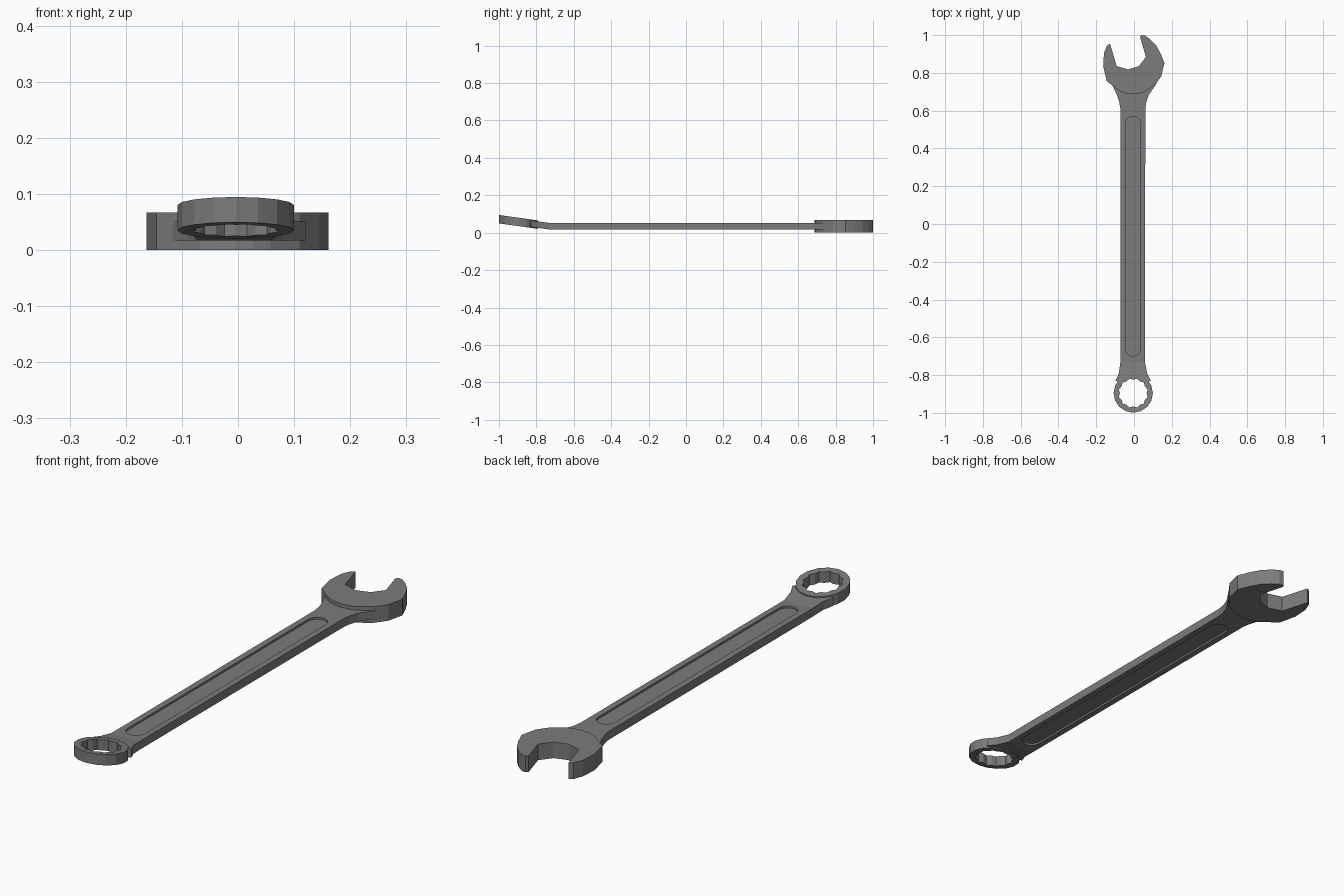
import bpy, bmesh, math
from mathutils import Vector

if "Cube" in bpy.data.objects:
    bpy.data.objects.remove(bpy.data.objects["Cube"])

steel = bpy.data.materials.new("grey steel")
steel.diffuse_color = (0.2, 0.2, 0.2, 1)
steel.use_nodes = True
steel.node_tree.nodes["Principled BSDF"].inputs["Base Color"].default_value = steel.diffuse_color

BEND_Y, SLOPE = -0.73, 0.14      # where and how much the ring end rises
RING_X, RING_Y = -0.004, -0.895  # ring centre


def prism(name, outline, z0, z1, bent=False):
    """Extrude a flat outline from z0 to z1, optionally bending the ring end up."""
    bm = bmesh.new()
    face = bm.faces.new([bm.verts.new((x, y, z0)) for x, y in outline])
    ext = bmesh.ops.extrude_face_region(bm, geom=[face])
    tops = [v for v in ext["geom"] if isinstance(v, bmesh.types.BMVert)]
    bmesh.ops.translate(bm, verts=tops, vec=(0, 0, z1 - z0))
    if bent:
        bmesh.ops.bisect_plane(bm, geom=bm.verts[:] + bm.edges[:] + bm.faces[:],
                               plane_co=(0, BEND_Y, 0), plane_no=(0, 1, 0))
        for v in bm.verts:
            v.co.z += max(0, BEND_Y - v.co.y) * SLOPE
    bmesh.ops.recalc_face_normals(bm, faces=bm.faces)
    mesh = bpy.data.meshes.new(name)
    bm.to_mesh(mesh)
    bm.free()
    mesh.materials.append(steel)
    obj = bpy.data.objects.new(name, mesh)
    bpy.context.collection.objects.link(obj)
    return obj


def arc(cx, cy, r, a0, a1, n):
    return [(cx + r * math.cos(math.radians(a0 + (a1 - a0) * i / n)),
             cy + r * math.sin(math.radians(a0 + (a1 - a0) * i / n))) for i in range(n + 1)]


def cut(target, cutter):
    mod = target.modifiers.new("cut", 'BOOLEAN')
    mod.operation, mod.solver, mod.object = 'DIFFERENCE', 'EXACT', cutter
    cutter.hide_render = True
    cutter.hide_set(True)


# open jaw head, tilted opening
prism("open_jaw", [
    (-0.143, 0.945), (-0.127, 0.955), (-0.092, 0.836), (-0.03, 0.818), (0.026, 0.836),
    (0.063, 0.884), (0.032, 0.99), (0.04, 1.0), (0.058, 0.998), (0.087, 0.977),
    (0.116, 0.947), (0.14, 0.904), (0.161, 0.852), (0.145, 0.783), (0.11, 0.735),
    (0.058, 0.70), (0.027, 0.69), (-0.005, 0.687), (-0.038, 0.69), (-0.069, 0.70),
    (-0.116, 0.735), (-0.145, 0.757), (-0.163, 0.836), (-0.159, 0.905)], 0, 0.067)

# handle with flared necks, ending in a curve inside the ring wall
handle = prism("handle", [
    (-0.12, 0.745), (-0.09, 0.683), (-0.078, 0.645), (-0.072, 0.61), (-0.072, -0.73),
    (-0.08, -0.79), (-0.098, -0.83)]
    + arc(RING_X, RING_Y, 0.088, 140, 40, 8)
    + [(0.09, -0.83), (0.07, -0.79), (0.058, -0.73), (0.06, 0.61), (0.065, 0.645),
       (0.078, 0.683), (0.12, 0.745), (0.0, 0.76)], 0.017, 0.052, bent=True)

# long rounded recesses on both faces of the handle
slot = arc(-0.006, 0.53, 0.04, 0, 180, 10) + arc(-0.006, -0.66, 0.04, 180, 360, 10)
cut(handle, prism("upper_recess_cutter", slot, 0.044, 0.08))
cut(handle, prism("lower_recess_cutter", slot, -0.02, 0.025))

# ring end with twelve-point opening
ring = prism("ring_end", arc(RING_X, RING_Y, 0.104, 0, 360, 16)[:-1], 0.012, 0.057)
star = []
for i in range(24):
    star.append(arc(RING_X, RING_Y, 0.079 if i % 2 else 0.071, i * 15, 0, 1)[0])
cut(ring, prism("ring_hole_cutter", star, -0.1, 0.2))
# tilt the ring to follow the bend
for obj in (ring, bpy.data.objects["ring_hole_cutter"]):
    for v in obj.data.vertices:
        v.co.z += (BEND_Y - v.co.y) * SLOPE
